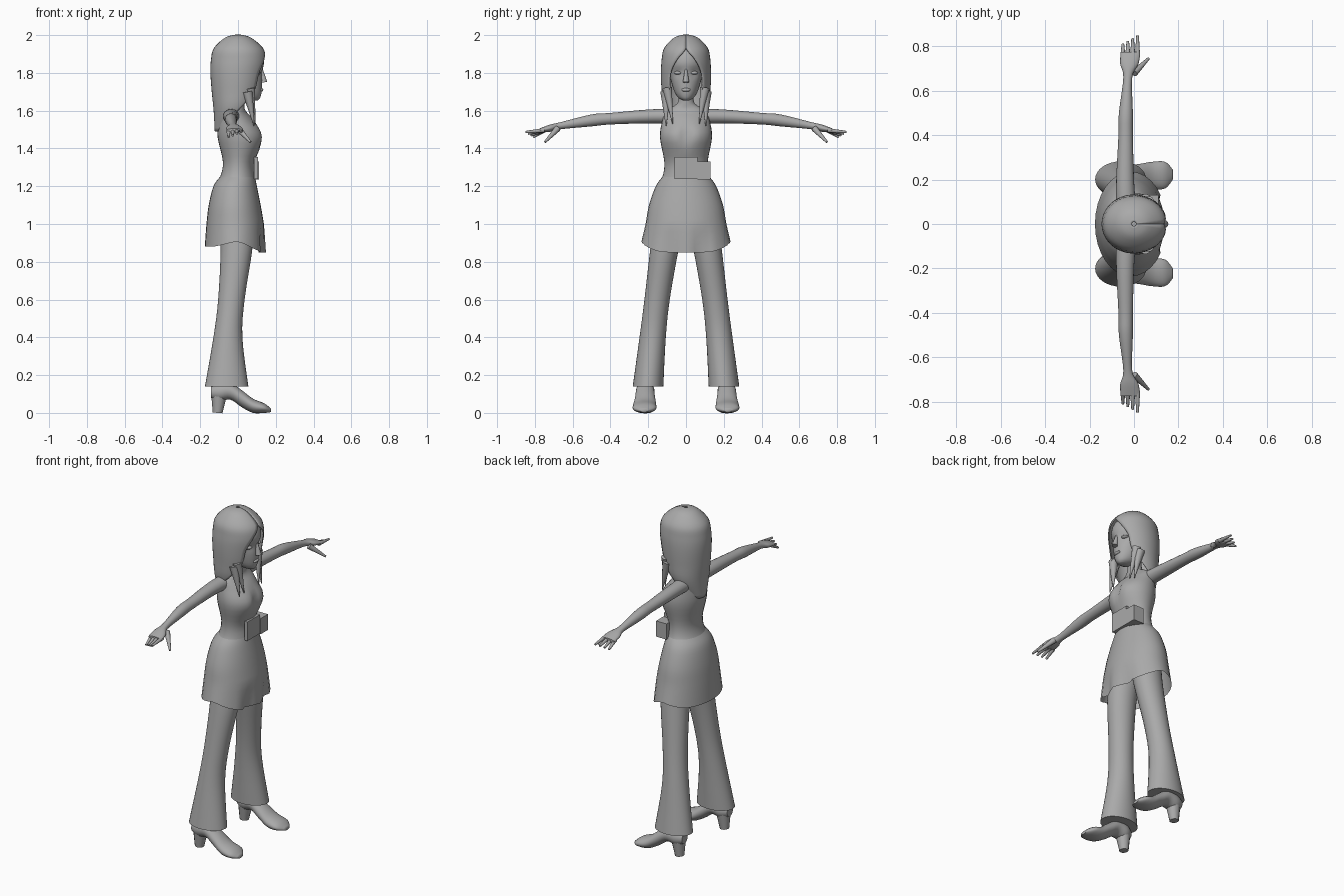
import bpy, bmesh, math
from mathutils import Matrix, Vector

cube = bpy.data.objects.get("Cube")
if cube:
    bpy.data.objects.remove(cube)

shade = 0.4
grey = bpy.data.materials.new("plain grey")
grey.use_nodes = True
grey.diffuse_color = (shade, shade, shade, 1)
grey.node_tree.nodes["Principled BSDF"].inputs["Base Color"].default_value = grey.diffuse_color


def finish(name, bm, side=1):
    """Turn a bmesh into a shaded object, flipped across the body for the right side."""
    for vert in bm.verts:
        vert.co.y *= side
    bmesh.ops.recalc_face_normals(bm, faces=bm.faces)
    mesh = bpy.data.meshes.new(name)
    bm.to_mesh(mesh)
    bm.free()
    mesh.materials.append(grey)
    obj = bpy.data.objects.new(name, mesh)
    bpy.context.collection.objects.link(obj)
    bpy.ops.object.select_all(action='DESELECT')
    obj.select_set(True)
    bpy.context.view_layer.objects.active = obj
    bpy.ops.object.shade_smooth_by_angle(angle=math.radians(50))
    return obj


def refine(rows, steps=4):
    """Smooth curve through neighbouring sections."""
    result = []
    last = len(rows) - 1
    for index in range(last):
        before, start = Vector(rows[max(index - 1, 0)]), Vector(rows[index])
        end, after = Vector(rows[index + 1]), Vector(rows[min(index + 2, last)])
        leave, arrive = (end - before) / 2, (after - start) / 2
        for step in range(steps):
            t = step / steps
            bend = (start - end) * 2 + leave + arrive
            slope = (end - start) * 3 - leave * 2 - arrive
            result.append(start + leave * t + slope * t ** 2 + bend * t ** 3)
    return result + [Vector(rows[last])]


def loft(name, axis, rows, side=1, count=32, caps=True, deform=None, gap=False):
    """Ellipses along an axis; a row is position, two ranges across, and an optional front gap."""
    bm = bmesh.new()
    rings = []
    for row in refine(rows):
        place, a_min, a_max, b_min, b_max = row[:5]
        opening = math.radians(max(row[5], 0)) if gap else 0
        ring = []
        for k in range(count + 1 if gap else count):
            angle = opening + (math.tau - 2 * opening) * k / count
            a = (a_min + a_max) / 2 + (a_max - a_min) / 2 * math.cos(angle)
            b = (b_min + b_max) / 2 + (b_max - b_min) / 2 * math.sin(angle)
            co = Vector({'x': (place, a, b), 'y': (a, place, b), 'z': (a, b, place)}[axis])
            if deform:
                deform(co)
            ring.append(bm.verts.new(co))
        rings.append(ring)
    for low, high in zip(rings, rings[1:]):
        pairs = list(zip(low, high))
        following = pairs[1:] if gap else pairs[1:] + pairs[:1]
        for (a, b), (c, d) in zip(pairs, following):
            bm.faces.new((a, c, d, b))
    if caps:
        bm.faces.new(rings[0])
        bm.faces.new(rings[-1])
    return finish(name, bm, side)


def body(name, rows, **options):
    """Upright loft that is the same on both sides of the body."""
    return loft(name, 'z', [(z, back, front, -half, half, *rest)
                            for z, back, front, half, *rest in rows], **options)


def spike(name, start, end, wide, narrow, side=1):
    """Tapered rod between two points."""
    bm = bmesh.new()
    start, end = Vector(start), Vector(end)
    along = end - start
    matrix = Matrix.Translation((start + end) / 2) @ along.to_track_quat('Z', 'Y').to_matrix().to_4x4()
    bmesh.ops.create_cone(bm, cap_ends=True, segments=12, radius1=wide, radius2=narrow,
                          depth=along.length, matrix=matrix)
    return finish(name, bm, side)


def solid(name, centre, size, side=1, rounded=False):
    """Box or ellipsoid of a given full size."""
    bm = bmesh.new()
    matrix = Matrix.Translation(centre) @ Matrix.Diagonal((*size, 1))
    if rounded:
        bmesh.ops.create_uvsphere(bm, u_segments=16, v_segments=10, radius=0.5, matrix=matrix)
    else:
        bmesh.ops.create_cube(bm, size=1, matrix=matrix)
    return finish(name, bm, side)


def bump(value, middle, width):
    return math.exp(-((value - middle) / width) ** 2)


# Bodice, shoulders and neck
def shape_bust(co):
    if co.x > 0:
        co.x -= 0.2 * co.x * bump(co.y, 0, .03) * bump(co.z, 1.47, .05)


body("bodice", [
    (1.2, -.13, .1, .16), (1.25, -.095, .09, .125), (1.33, -.08, .088, .115),
    (1.46, -.108, .137, .138), (1.55, -.105, .085, .125), (1.6, -.09, .04, .112),
    (1.64, -.05, .035, .045), (1.72, -.04, .04, .04)], deform=shape_bust)


# Skirt with an uneven, tucked hem
def shape_hem(co):
    weight = max(0, min(1, (1 - co.z) * 10))
    sag = .06 if co.x > 0 else .03
    co.z += weight * (.01 - sag * min(1, 8 * abs(co.x)))
    if co.x > 0:
        co.x -= weight * .035 * bump(abs(co.y), .075, .03)


body("skirt", [(.9, -.176, .148, .236), (1, -.167, .137, .214), (1.1, -.155, .12, .196),
               (1.2, -.13, .1, .16), (1.25, -.095, .09, .125)], caps=False, deform=shape_hem)

# Belt plates
solid("belt_plate", (.096, 0, 1.297), (.02, .12, .115))
solid("belt_pouch", (.075, .095, 1.283), (.07, .07, .095))


# Head with eye hollows, nose and lips
def shape_face(co):
    if co.x > .07:
        co.x -= .014 * bump(abs(co.y), .042, .02) * bump(co.z, 1.8, .02)


body("head", [
    (1.655, .05, .105, .018), (1.67, .01, .118, .042), (1.71, -.03, .126, .065),
    (1.8, -.08, .128, .09), (1.86, -.1, .137, .1), (1.92, -.1, .115, .09),
    (1.96, -.05, .06, .05)], deform=shape_face)
spike("nose", (.138, 0, 1.75), (.125, 0, 1.82), .017, .006)
solid("lips", (.122, 0, 1.71), (.024, .05, .02), rounded=True)

# Hair shell parted over the face and tapering to a point at the back
hair = body("hair", [
    (2, -.01, .01, .01, 0), (1.985, -.065, .065, .06, 0), (1.93, -.125, .13, .113, 0),
    (1.87, -.14, .147, .126, 22), (1.8, -.143, .14, .13, 38), (1.7, -.136, .12, .126, 45),
    (1.6, -.126, .08, .115, 78), (1.49, -.12, 0, .06, 140)],
    caps=False, gap=True)
thickness = hair.modifiers.new("thickness", 'SOLIDIFY')
thickness.thickness = .006
thickness.offset = 0

for label, side in (("left", 1), ("right", -1)):
    # Front locks and eyes
    spike(f"{label}_inner_lock", (.065, .1, 1.72), (.09, .07, 1.53), .026, .002, side)
    spike(f"{label}_outer_lock", (.05, .108, 1.7), (.085, .105, 1.52), .028, .002, side)
    solid(f"{label}_eye", (.1, .042, 1.8), (.04, .044, .02), side, rounded=True)

    # Arm and palm
    loft(f"{label}_arm", 'y', [
        (.07, -.08, .01, 1.53, 1.61), (.2, -.08, 0, 1.533, 1.606), (.4, -.07, -.005, 1.527, 1.588),
        (.5, -.068, -.005, 1.517, 1.58), (.66, -.048, -.008, 1.502, 1.54),
        (.72, -.062, .02, 1.488, 1.526), (.775, -.06, .028, 1.486, 1.506)], side, count=20)

    # Fingers and thumb
    for finger in range(4):
        x = -.05 + .022 * finger
        tip = (x, .81 + .013 * finger, 1.46 + .009 * finger)
        spike(f"{label}_finger_{finger}", (x, .75, 1.496), tip, .012, .006, side)
    spike(f"{label}_thumb", (0, .68, 1.505), (.066, .746, 1.434), .017, .006, side)

    # Flared trouser leg
    loft(f"{label}_trouser_leg", 'z', [
        (.14, -.175, .055, .12, .282), (.4, -.13, .023, .107, .246), (.6, -.105, .035, .086, .22),
        (.86, -.092, .075, .04, .19), (1, -.1, .08, .005, .17)], side)

    # Heeled shoe
    loft(f"{label}_shoe", 'x', [
        (-.143, .19, .245, .08, .14), (-.1, .168, .262, .062, .16), (-.04, .168, .265, .07, .16),
        (.02, .163, .27, .03, .12), (.08, .157, .28, 0, .075), (.14, .16, .28, 0, .05),
        (.175, .2, .245, .004, .022)], side)
    spike(f"{label}_heel", (-.1, .215, .1), (-.108, .215, 0), .042, .026, side)
